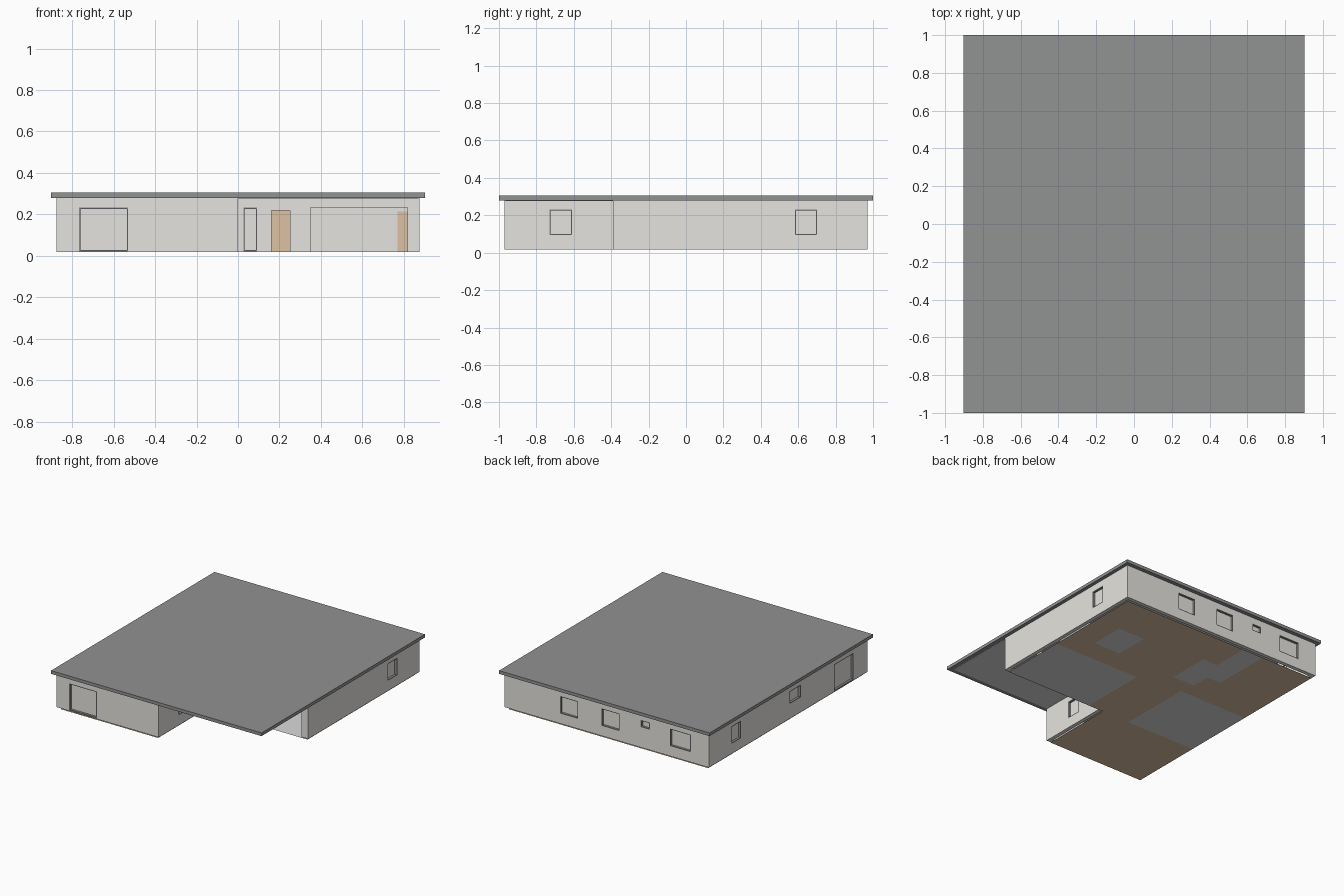
import bpy
import bmesh
from mathutils import Vector

if "Cube" in bpy.data.objects:
    bpy.data.objects.remove(bpy.data.objects["Cube"], do_unlink=True)


def material(name, rgb):
    m = bpy.data.materials.new(name)
    m.use_nodes = True
    m.diffuse_color = (*rgb, 1)
    m.node_tree.nodes["Principled BSDF"].inputs["Base Color"].default_value = (*rgb, 1)
    return m


PLASTER = material("pale plaster", (0.79, 0.775, 0.735))
ROOF = material("roof grey", (0.285, 0.287, 0.29))
FRAME = material("frame grey", (0.25, 0.26, 0.27))
WOOD = material("tan wood", (0.72, 0.535, 0.37))
LIGHT = material("light grey", (0.7, 0.7, 0.7))


def finish(name, bm, *mats):
    mesh = bpy.data.meshes.new(name)
    bm.to_mesh(mesh)
    bm.free()
    for m in mats:
        mesh.materials.append(m)
    obj = bpy.data.objects.new(name, mesh)
    bpy.context.collection.objects.link(obj)
    return obj


def add_box(bm, a, b):
    a, b = Vector(a), Vector(b)
    verts = bmesh.ops.create_cube(bm, size=1)["verts"]
    for v in verts:
        v.co = Vector((v.co[i] * abs(b[i] - a[i]) + (a[i] + b[i]) / 2 for i in range(3)))


def box(name, a, b, mat):
    bm = bmesh.new()
    add_box(bm, a, b)
    return finish(name, bm, mat)


# Main dimensions
X, Y = 0.875, 0.97           # outer faces of the walls
NOTCH = -0.39                # front wall of the recessed part
BASE, TOP = 0.018, 0.28
THICK = 0.03

# Roof slab with a ceiling sheet below it
box("flat_roof", (-0.902, -1, TOP), (0.902, 1, 0.305), ROOF)
box("ceiling", (-X + 0.005, -Y + 0.005, TOP - 0.003), (X - 0.005, Y - 0.005, TOP), LIGHT)

# L-shaped ring of outer walls
T = THICK
outer = [(-X, -Y), (0, -Y), (0, NOTCH), (X, NOTCH), (X, Y), (-X, Y)]
inner = [(-X + T, -Y + T), (-T, -Y + T), (-T, NOTCH + T),
         (X - T, NOTCH + T), (X - T, Y - T), (-X + T, Y - T)]
bm = bmesh.new()
vo = [bm.verts.new((*p, BASE)) for p in outer]
vi = [bm.verts.new((*p, BASE)) for p in inner]
ring = []
for i in range(len(outer)):
    j = (i + 1) % len(outer)
    ring.append(bm.faces.new((vo[i], vo[j], vi[j], vi[i])))
up = bmesh.ops.extrude_face_region(bm, geom=ring)["geom"]
bmesh.ops.translate(bm, verts=[g for g in up if isinstance(g, bmesh.types.BMVert)],
                    vec=(0, 0, TOP - BASE))
bmesh.ops.recalc_face_normals(bm, faces=bm.faces)
walls = finish("outer_walls", bm, PLASTER)

cutters = bmesh.new()


def span(axis, face, sign, d0, d1, u0, u1, z0, z1):
    """Corners of a box d0..d1 deep behind a wall face, u0..u1 along it."""
    p, q = face - sign * d0, face - sign * d1
    if axis == "x":
        return (p, u0, z0), (q, u1, z1)
    return (u0, p, z0), (u1, q, z1)


def window(name, axis, face, sign, u0, u1, z0, z1, w=0.006):
    add_box(cutters, *span(axis, face, sign, -0.02, T + 0.02, u0, u1, z0, z1))
    frame = bmesh.new()
    for a, b, c, d in ((u0, u0 + w, z0, z1), (u1 - w, u1, z0, z1),
                       (u0 + w, u1 - w, z0, z0 + w), (u0 + w, u1 - w, z1 - w, z1)):
        add_box(frame, *span(axis, face, sign, 0, T, a, b, c, d))
    finish(name + "_frame", frame, FRAME)
    box(name + "_pane", *span(axis, face, sign, 0.018, 0.024, u0 + w, u1 - w, z0 + w, z1 - w), PLASTER)


LOW, SILL, HEAD = 0.022, 0.095, 0.232
window("front_tall_window", "y", -Y, -1, -0.767, -0.53, LOW, HEAD)
window("entry_side_window", "y", NOTCH, -1, 0.026, 0.092, LOW, HEAD)
window("recess_side_window", "x", 0, 1, -0.73, -0.61, SILL, HEAD)
window("right_back_window", "x", X, 1, 0.583, 0.70, SILL, HEAD)
window("left_back_window", "x", -X, -1, 0.575, 0.69, SILL, HEAD)
window("left_middle_window", "x", -X, -1, -0.155, -0.02, 0.132, HEAD)
window("left_tall_window", "x", -X, -1, -0.80, -0.56, LOW, HEAD)
back = ((0.245, 0.40, SILL), (-0.11, 0.047, SILL), (-0.37, -0.29, 0.175), (-0.72, -0.54, SILL))
for n, (u0, u1, sill) in enumerate(back):
    window(f"back_window_{n + 1}", "y", Y, 1, u0, u1, sill, HEAD)

# Entry door and open garage doorway
add_box(cutters, (0.162, NOTCH - 0.02, 0), (0.25, NOTCH + 0.05, 0.218))
add_box(cutters, (0.35, NOTCH - 0.02, 0), (0.818, NOTCH + 0.05, HEAD))
box("entry_door", (0.162, NOTCH + 0.008, BASE), (0.25, NOTCH + 0.024, 0.218), WOOD)

cutter = finish("opening_cutter", cutters)
cutter.hide_render = True
mod = walls.modifiers.new("openings", "BOOLEAN")
mod.operation = "DIFFERENCE"
mod.solver = "EXACT"
mod.object = cutter
bpy.context.view_layer.objects.active = walls
bpy.ops.object.modifier_apply(modifier=mod.name)
bpy.data.objects.remove(cutter, do_unlink=True)

# Garage partitions and inner door
box("garage_back_wall", (0.11, 0.15, BASE), (X - T, 0.17, TOP), PLASTER)
box("garage_side_wall", (0.11, NOTCH + T, BASE), (0.13, 0.15, TOP), PLASTER)
box("garage_inner_door", (0.77, 0.143, BASE), (0.84, 0.15, 0.213), WOOD)

# Floor sheet, set in slightly from the walls and tiled by room
IN = 0.02
FX, FY, FN = X - IN, Y - IN, NOTCH + IN
tiled = [(0.11, FX, FN, 0.16), (0.42, 0.65, 0.34, 0.61), (-0.28, -0.09, 0.33, 0.66),
         (-0.40, -0.22, 0.48, FY), (-FX, -0.26, FN, 0.21)]
xs = sorted({-FX, -IN, FX} | {v for r in tiled for v in r[:2]})
ys = sorted({-FY, FN, FY} | {v for r in tiled for v in r[2:]})
bm = bmesh.new()
for x0, x1 in zip(xs, xs[1:]):
    for y0, y1 in zip(ys, ys[1:]):
        cx, cy = (x0 + x1) / 2, (y0 + y1) / 2
        if cx > -IN and cy < FN:
            continue
        f = bm.faces.new([bm.verts.new((x, y, 0)) for x, y in
                          ((x0, y0), (x0, y1), (x1, y1), (x1, y0))])
        f.material_index = int(any(a < cx < b and c < cy < d for a, b, c, d in tiled))
bmesh.ops.remove_doubles(bm, verts=bm.verts, dist=0.0001)
finish("floor", bm, WOOD, LIGHT)
